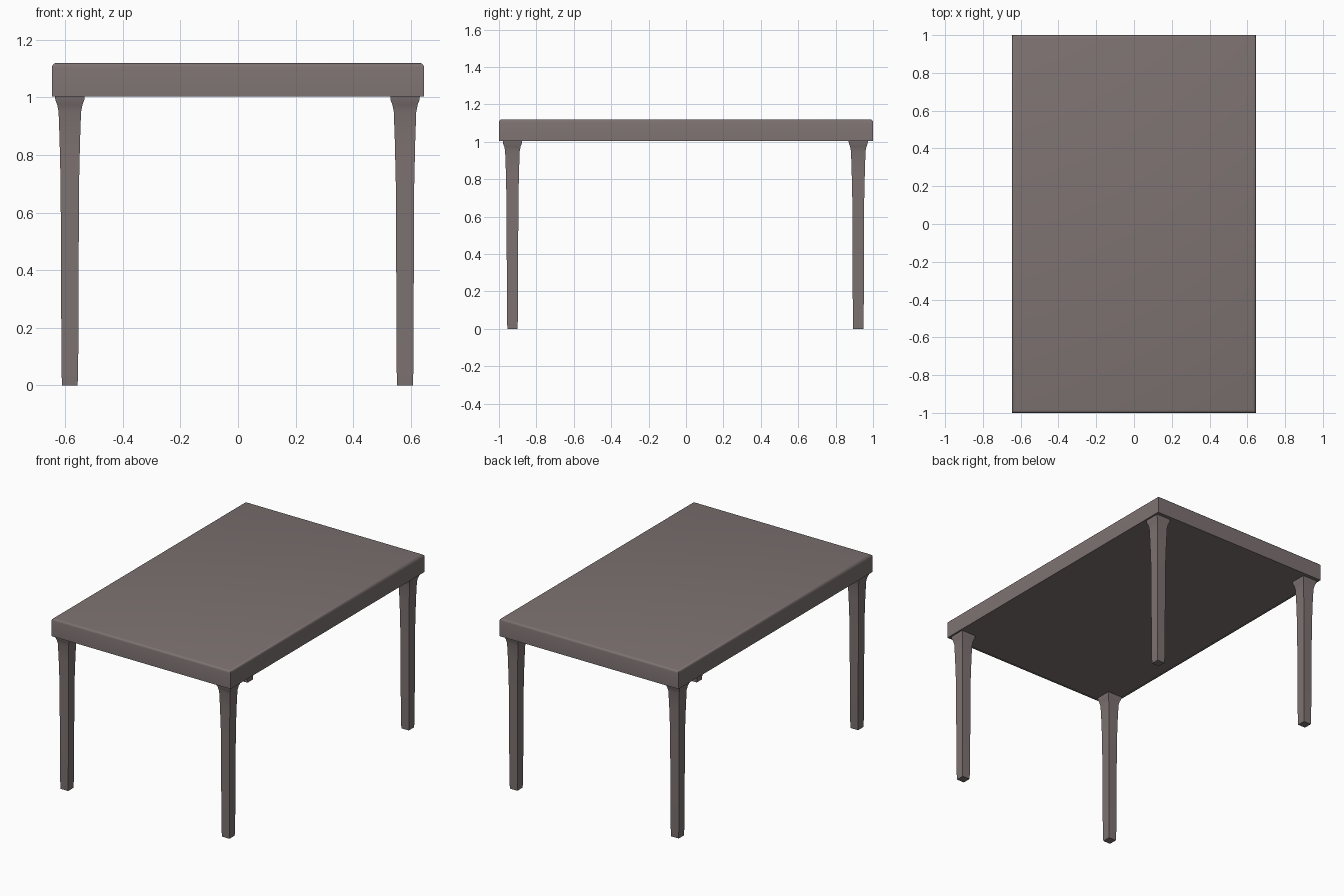
import bpy, bmesh

if "Cube" in bpy.data.objects:
    bpy.data.objects.remove(bpy.data.objects["Cube"])

mat = bpy.data.materials.new("dark_wood")
mat.diffuse_color = (0.205, 0.168, 0.166, 1)
mat.use_nodes = True
mat.node_tree.nodes["Principled BSDF"].inputs["Base Color"].default_value = mat.diffuse_color


def add_object(name, bm):
    bmesh.ops.recalc_face_normals(bm, faces=bm.faces)
    mesh = bpy.data.meshes.new(name)
    bm.to_mesh(mesh)
    bm.free()
    obj = bpy.data.objects.new(name, mesh)
    bpy.context.collection.objects.link(obj)
    mesh.materials.append(mat)
    return obj


# Table top: slab with rounded upper edges and a shallow recess underneath
W, D, Z0, Z1 = 0.646, 1.0, 1.004, 1.12
bm = bmesh.new()
bmesh.ops.create_cube(bm, size=2)
for v in bm.verts:
    v.co = (v.co.x * W, v.co.y * D, Z1 if v.co.z > 0 else Z0)
upper = [e for e in bm.edges if all(v.co.z > 1.1 for v in e.verts)]
bmesh.ops.bevel(bm, geom=upper, offset=0.015, segments=3, profile=0.5, affect='EDGES')
under = [f for f in bm.faces if all(v.co.z < 1.01 for v in f.verts)]
bmesh.ops.inset_region(bm, faces=under, thickness=0.012)
bmesh.ops.inset_region(bm, faces=under, thickness=0.001, depth=-0.003)
top = add_object("table_top", bm)

# Leg profile: (height, half width), slim square leg flaring under the top
PROFILE = [(0, 0.027), (0.05, 0.029), (0.4, 0.0305), (0.7, 0.032), (0.85, 0.0355),
           (0.95, 0.039), (0.975, 0.044), (0.992, 0.0505), (1.015, 0.052)]


def leg(name, x, y):
    bm = bmesh.new()
    rings = [[bm.verts.new((x + sx * h, y + sy * h, z))
              for sx, sy in ((-1, -1), (1, -1), (1, 1), (-1, 1))] for z, h in PROFILE]
    for a, b in zip(rings, rings[1:]):
        for i in range(4):
            j = (i + 1) % 4
            bm.faces.new((a[i], a[j], b[j], b[i]))
    bm.faces.new(rings[0])
    bm.faces.new(rings[-1])
    return add_object(name, bm)


legs = [leg(f"{row}_{side}_leg", x, y)
        for row, y in (("front", -0.928), ("back", 0.921))
        for side, x in (("left", -0.584), ("right", 0.58))]

# Smooth the rounded edges and flares, keep corners sharp
for obj in [top] + legs:
    obj.select_set(True)
bpy.context.view_layer.objects.active = top
bpy.ops.object.shade_smooth_by_angle(angle=0.56)
